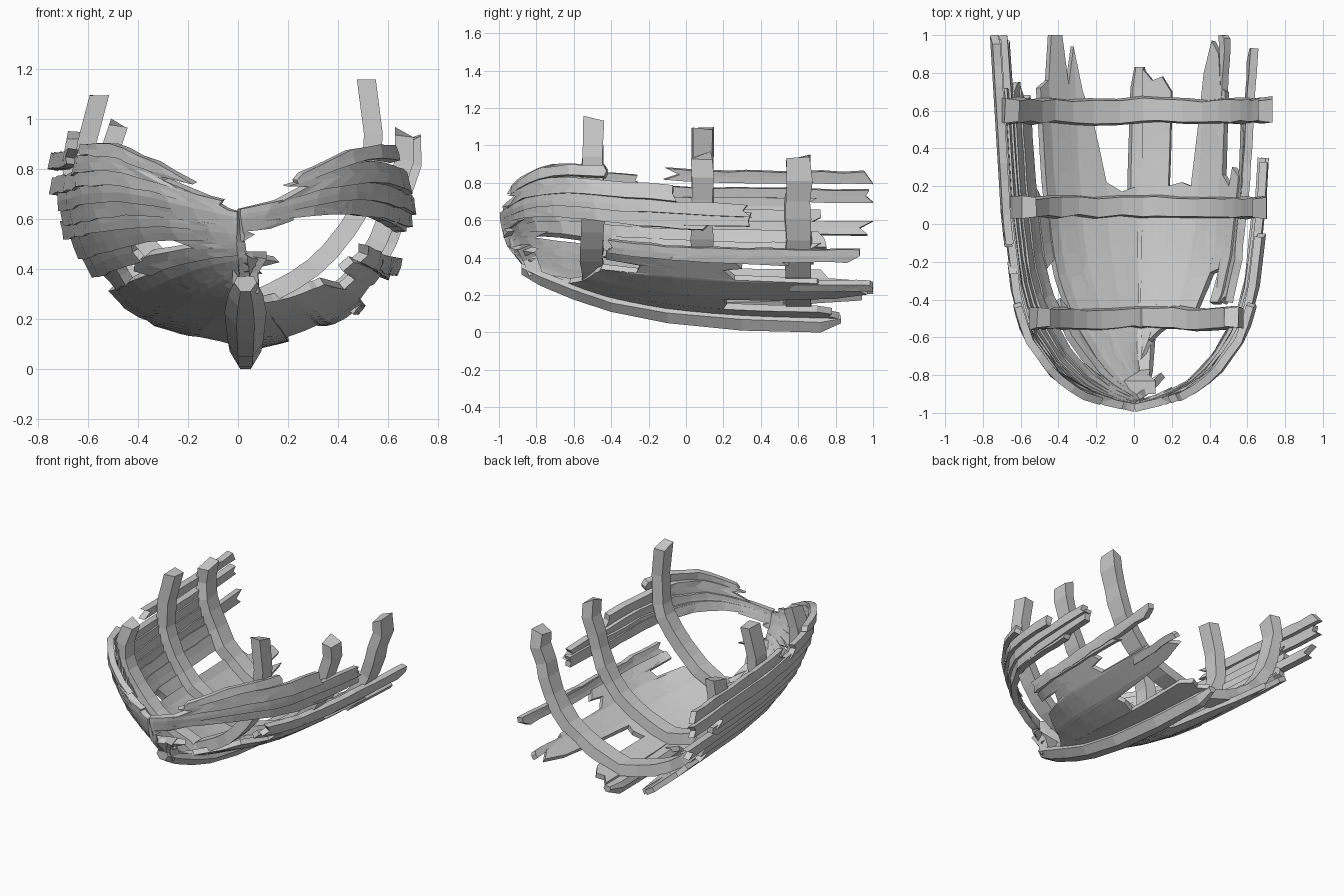
import bpy, bmesh, math, random
from mathutils import Vector

if "Cube" in bpy.data.objects:
    bpy.data.objects.remove(bpy.data.objects["Cube"])

random.seed(7)

# Hull lines, one row per level from keel (0) to rail (7):
# half width, height amidships, stem y, stem z
LEVELS = [(.02, .09, -.85, .32), (.20, .13, -.88, .37), (.36, .19, -.91, .41),
          (.50, .28, -.94, .45), (.60, .39, -.955, .49), (.68, .53, -.965, .54),
          (.725, .68, -.975, .61), (.73, .85, -.975, .71)]
# Fullness of the plan curve from stem (0) to broken end (1)
FULL = [(0, 0), (.012, .2), (.035, .38), (.085, .57), (.185, .77), (.285, .85), (.5, .92), (1, 1)]


def full(v):
    v = max(0, min(1, v))
    for (a, fa), (b, fb) in zip(FULL, FULL[1:]):
        if v <= b:
            return fa + (fb - fa) * (v - a) / (b - a)
    return 1


def level(t):
    i = max(0, min(6, int(t)))
    return [a + (b - a) * (t - i) for a, b in zip(LEVELS[i], LEVELS[i + 1])]


def hull(side, t, y, push=0):
    """Point on the hull surface at a level and a length position."""
    xm, zm, ys, zs = level(t)
    v = max(0, min(1, (y - ys) / (1 - ys)))
    k = max(0, min(1, t / 7))
    x = xm * full(v ** (1 + .9 * (1 - k))) + push * min(1, v * 12)
    z = zm + (zs - zm) * (1 - v) ** (3.2 + 5 * k ** 4)
    z += .09 * k * k * (v / .12) * math.exp(1 - v / .12)  # strakes hump behind the stem
    return Vector((side * x + .03 * (1 - k), max(y, ys), z))


def mesh_object(name, bm):
    bmesh.ops.recalc_face_normals(bm, faces=bm.faces)
    me = bpy.data.meshes.new(name)
    bm.to_mesh(me)
    bm.free()
    ob = bpy.data.objects.new(name, me)
    bpy.context.collection.objects.link(ob)
    return ob


def panel(name, side, rows, drop=0, wobble=0, lap=0, thick=.035):
    """Hull skin; each row is (level, start y, end y), start -1 is the stem."""
    bm = bmesh.new()
    n = max(4, int((max(r[2] for r in rows) - min(r[1] for r in rows)) * 8) + 3)
    grid = []
    for j, (t0, a, b) in enumerate(rows):
        ys = level(t0)[2]
        wa, wb = (max(0, (y - ys) / (1 - ys)) ** .5 for y in (a, b))
        line = []
        for i in range(n + 1):
            f = i / n
            wob = random.uniform(-wobble, wobble) if j in (0, len(rows) - 1) and i else 0
            w = wa + (wb - wa) * f
            y = ys + (1 - ys) * w * w
            line.append(bm.verts.new(hull(side, max(0, t0 + drop * f + wob), y,
                                          lap * (1 - j / (len(rows) - 1)))))
        grid.append(line)
    for a, b in zip(grid, grid[1:]):
        for i in range(n):
            bm.faces.new((a[i], a[i + 1], b[i + 1], b[i]))
    ob = mesh_object(name, bm)
    m = ob.modifiers.new("thickness", 'SOLIDIFY')
    m.thickness = thick
    m.offset = 0
    return ob


def plank(name, side, t0, t1, y0, y1, drop=0, jag=.09, lap=.015):
    """Single strake with splintered ends."""
    spike = random.randint(0, 2)
    rows = []
    for r in range(3):
        a, b = random.random() * jag, random.random() * jag
        if r == spike:
            a = b = 0
        rows.append((t0 + (t1 - t0) * r / 2, y0 + (a if y0 > -1 else 0), y1 - b))
    panel(name, side, rows, drop, .03, lap, .042)


def loft(name, rings):
    """Closed beam skinned through equal rings of points."""
    bm = bmesh.new()
    rs = [[bm.verts.new(p) for p in ring] for ring in rings]
    n = len(rs[0])
    for a, b in zip(rs, rs[1:]):
        for i in range(n):
            bm.faces.new((a[i], a[(i + 1) % n], b[(i + 1) % n], b[i]))
    bm.faces.new(rs[0])
    bm.faces.new(rs[-1])
    return mesh_object(name, bm)


# Left side: smooth bottom skin with a splintered rear edge
panel("left_bottom", -1, [(0, -1, .2), (.5, -1, .17), (1, -1, .22), (1.2, -1, .4), (1.4, -1, .56),
                          (1.7, -1, .7), (1.95, -1, .94), (2.2, -1, .74), (2.35, -1, 1),
                          (2.75, -1, 1), (2.95, -1, .76), (3.4, -1, .72)])
# Left strakes above the bilge
for i, (t0, t1, y0, y1) in enumerate([
        (3.3, 4, -1, -.4), (3.3, 3.95, -.24, .18), (3.9, 4.5, -1, -.75), (3.85, 4.6, -.55, .72),
        (4.4, 5.05, -1, .75), (4.95, 5.4, -1, 1), (5.3, 5.8, -1, .72), (5.7, 6.2, -1, .7),
        (6.1, 6.5, -.968, 1), (6.42, 6.8, -.955, -.2), (6.7, 7.05, -.12, 1),
        (6.72, 7.0, -.94, -.42)]):
    plank("left_strake_%d" % i, -1, t0, t1, y0, y1)

# Right side: bottom skin torn open at the bow
panel("right_bottom_inner", 1, [(0, -.86, .82), (.3, -.82, .76), (.6, -.74, .78), (.9, -.62, .7)])
panel("right_bottom_outer", 1, [(.9, -.62, .2), (1.4, -.57, .22), (1.75, -.54, .2), (1.9, -.53, .5),
                                (2.05, -.52, .8), (2.3, -.5, .97), (2.6, -.48, .9),
                                (2.75, -.46, .72), (2.95, -.45, .7), (3.05, -.26, .26),
                                (3.5, -.24, .2), (3.6, -.42, .3), (4, -.42, .25)])
for i, (t0, t1, y0, y1, d) in enumerate([
        (2.45, 2.85, .55, 1, 0), (3.95, 4.5, -.42, .55, -.2), (3.9, 4.4, -.1, .93, 0),
        (4.4, 5.2, -1, -.935, 0), (5.1, 5.5, -1, -.88, 0),
        (5.4, 5.85, -.85, .12, -.35), (5.45, 5.95, -1, .35, -.25),
        (5.85, 6.3, -1, .35, -.3), (6.25, 6.7, -.94, -.05, -.2), (6.65, 6.95, -.92, -.42, 0)]):
    plank("right_strake_%d" % i, 1, t0, t1, y0, y1, d, jag=.07, lap=.025)

# Broken bow plank stubs near the keel on the right
for i in range(3):
    plank("bow_shard_%d" % i, 1, .6 + .9 * i, 1.4 + .9 * i, -1, -.82 + .01 * i, jag=.08, lap=0)


def rib(name, y, left, right, width, depth=.075):
    """Frame following the inside of the hull, rising to two broken heads."""
    def half(side, head):
        pts = [hull(side, t, y) for t in (.6, 1.5, 2.3, 3.1, 3.9, 4.7, 5.5, 6.1)]
        base, tip = pts[-1], Vector((head[0] + side * .03, y, head[1]))
        mid = base.lerp(tip, .5) + Vector((side * .02, 0, 0))
        return pts + [mid, tip]
    path = half(-1, left)[::-1] + [hull(1, 0, y)] + half(1, right)
    rings = []
    for i, p in enumerate(path):
        d = (path[min(i + 1, len(path) - 1)] - path[max(i - 1, 0)]).normalized()
        inn = Vector((-d.z, 0, d.x)) * depth
        o = p + inn * .1 + Vector((0, random.uniform(-.008, .008), 0))
        w = width / 2 * random.uniform(.88, 1.05)
        ring = [o + Vector((0, -w, 0)), o + Vector((0, w, 0)),
                o + inn + Vector((0, w * .85, 0)), o + inn + Vector((0, -w * .85, 0))]
        if i in (0, len(path) - 1):  # splintered head
            ring = [q + d * random.uniform(-.025, .025) for q in ring]
        rings.append(ring)
    loft(name, rings)


rib("front_rib", -.5, (-.49, .99), (.53, 1.15), .12)
rib("middle_rib", .09, (-.57, 1.1), (.68, .95), .12)
rib("rear_rib", .6, (-.66, .94), (.71, .92), .14)

# Keel: wedge section swept along the curved bottom
keel = []
for y, b, t, s in [(-.88, .31, .37, .65), (-.78, .25, .33, 1), (-.6, .175, .26, 1.2), (-.4, .11, .19, 1.1),
                   (-.1, .05, .14, 1), (.3, .01, .11, .9), (.72, 0, .09, .7), (.83, .05, .09, .4)]:
    m = b + (t - b) * .6
    keel.append([Vector((.03 + x * s, y, z)) for x, z in
                 [(-.03, b), (.03, b), (.07, m), (.05, t), (-.05, t), (-.07, m)]])
loft("keel", keel)

# Splintered stem post above the keel
stem = []
for y, z, w in [(-.82, .3, .055), (-.85, .38, .05), (-.88, .44, .085)]:
    stem.append([Vector((.03 + sx * w, y + dy, z + .03 * (sx * dy > 0)))
                 for sx, dy in [(-1, -.02), (1, -.02), (1, .05), (-1, .05)]])
loft("stem_post", stem)
